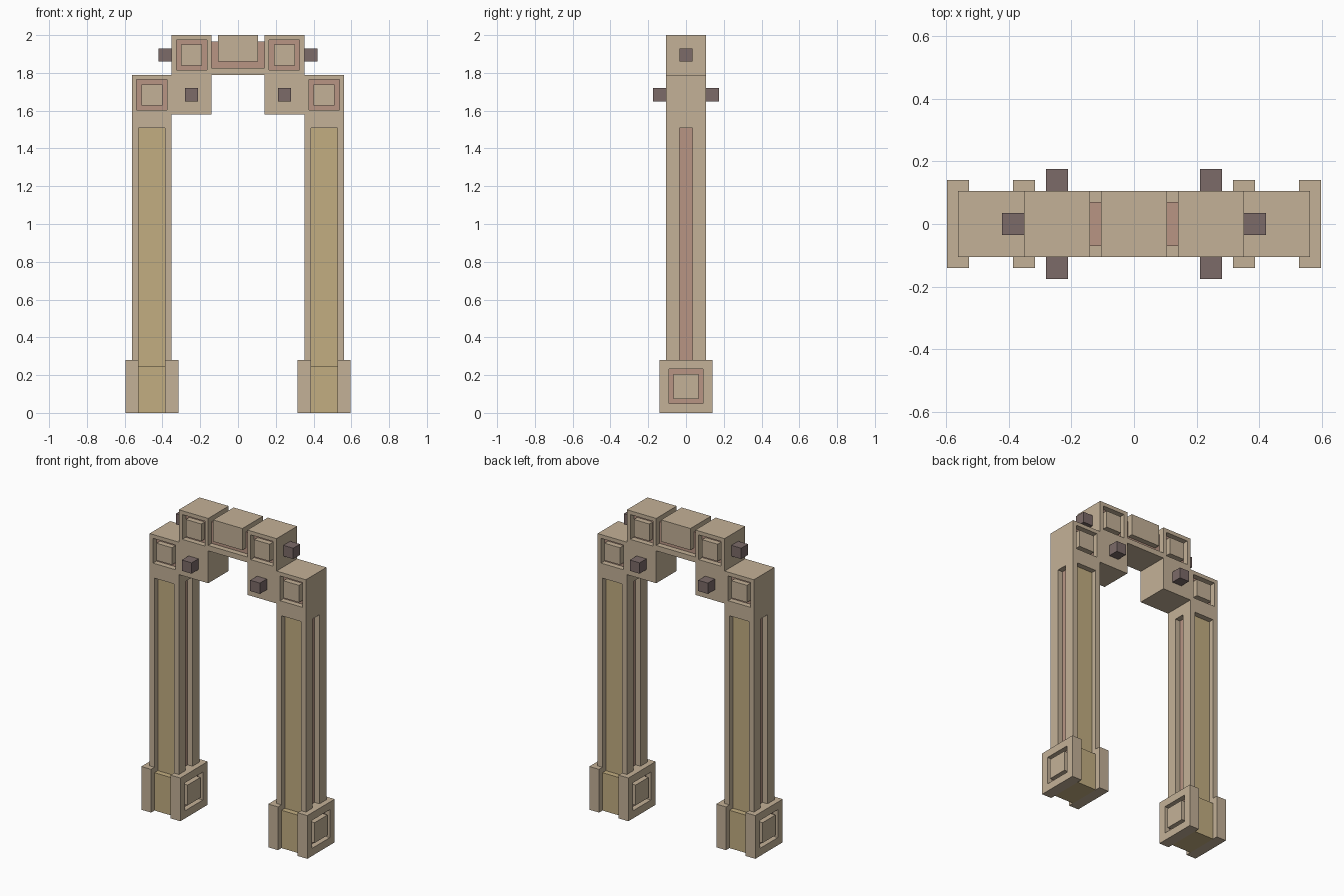
import bpy, bmesh
from mathutils import Vector

if "Cube" in bpy.data.objects:
    bpy.data.objects.remove(bpy.data.objects["Cube"])

U = 2 / 57  # the whole model sits on this block grid


def material(name, rgb):
    m = bpy.data.materials.new(name)
    m.diffuse_color = (*rgb, 1)
    m.use_nodes = True
    m.node_tree.nodes["Principled BSDF"].inputs["Base Color"].default_value = m.diffuse_color
    return m


STONE = material("sandstone", (0.55, 0.44, 0.31))
CLAY = material("clay", (0.48, 0.30, 0.23))
OCHRE = material("ochre", (0.54, 0.42, 0.22))
DARK = material("dark_stone", (0.20, 0.145, 0.14))

AXES = {"-x": (-1, 0, 0), "+x": (1, 0, 0), "-y": (0, -1, 0),
        "+y": (0, 1, 0), "-z": (0, 0, -1), "+z": (0, 0, 1)}


def socket(bm, face, rim):
    """Square recess with a clay floor and a flush stud in the middle."""
    n = face.normal.copy()
    for border, sink in ((rim, -1), (1, 1)):
        bmesh.ops.inset_individual(bm, faces=[face], thickness=border * U)
        if sink > 0:
            for e in face.edges:
                for g in e.link_faces:
                    if g is not face:
                        g.material_index = 1
        before = set(bm.faces)
        bmesh.ops.inset_individual(bm, faces=[face], thickness=0)
        for g in set(bm.faces) - before:
            g.material_index = 0
        for v in face.verts:
            v.co += n * sink * U


def box(bm, x, y, z, omit=(), sockets=(), rim=1):
    """Box from grid ranges; omit drops hidden faces, sockets adds recesses."""
    vs = bmesh.ops.create_cube(bm, size=1)["verts"]
    for v in vs:
        v.co = Vector([(r[0] if c < 0 else r[1]) * U
                       for c, r in zip(v.co, (x, y, z))])
    bm.normal_update()
    faces = list({f for v in vs for f in v.link_faces})
    side = {k: next(f for f in faces if f.normal.dot(Vector(d)) > 0.9)
            for k, d in AXES.items()}
    for k in sockets:
        socket(bm, side[k], rim)
    bmesh.ops.delete(bm, geom=[side[k] for k in omit], context="FACES_ONLY")


def part(name, boxes, mats, mirror=""):
    bm = bmesh.new()
    for b in boxes:
        box(bm, *b[:3], **(b[3] if len(b) > 3 else {}))
    bm.normal_update()
    me = bpy.data.meshes.new(name)
    bm.to_mesh(me)
    bm.free()
    for m in mats:
        me.materials.append(m)
    ob = bpy.data.objects.new(name, me)
    bpy.context.collection.objects.link(ob)
    if mirror:
        mod = ob.modifiers.new("mirror", "MIRROR")
        mod.use_axis = ["x" in mirror, "y" in mirror, False]
        mod.use_mirror_merge = False
    return ob


# Feet: two cheek slabs with a socket on the outward face, ochre plug between
part("foot_cheeks", [
    ((9, 11), (-4, 4), (0, 8), dict(sockets=["-x"], rim=2)),
    ((15, 17), (-4, 4), (0, 8), dict(sockets=["+x"], rim=2)),
], [STONE, CLAY], "x")
part("foot_plug", [((11, 15), (-3, 3), (0, 7))], [OCHRE], "x")

# Legs: corner posts around ochre front/back panels and a clay side strip
part("leg_posts", [
    ((10, 11), (1, 3), (8, 43), dict(omit=["+z", "-z"])),
    ((15, 16), (1, 3), (8, 43), dict(omit=["+z", "-z"])),
], [STONE], "xy")
part("leg_panels", [((11, 15), (1, 2), (7, 43), dict(omit=["-y", "+z", "-z"]))],
     [OCHRE], "xy")
part("leg_side_strips", [((11, 15), (-1, 1), (7, 43),
                          dict(omit=["-y", "+y", "+z", "-z"]))], [CLAY], "x")

# Stepped shoulders above each leg
part("shoulder", [
    ((10, 16), (-3, 3), (43, 45), dict(omit=["+z"])),
    ((10, 16), (-3, 3), (45, 51), dict(omit=["-z", "-x"], sockets=["-y", "+y"])),
    ((4, 10), (-3, 3), (45, 51), dict(omit=["+x", "+z"])),
    ((4, 10), (-3, 3), (51, 57), dict(omit=["-z"], sockets=["-y", "+y"])),
], [STONE, CLAY], "x")

# Centre of the lintel
part("lintel_ledge", [((-4, 4), (-3, 3), (51, 52), dict(omit=["-x", "+x"]))], [STONE])
part("lintel_core", [((-4, 4), (-2, 2), (52, 56), dict(omit=["-x", "+x", "-z"]))], [CLAY])
part("keystone", [((-3, 3), (-3, 3), (53, 57))], [STONE])

# Dark pegs
part("face_pegs", [((6, 8), (3, 5), (47, 49), dict(omit=["-y"]))], [DARK], "xy")
part("end_pegs", [((10, 12), (-1, 1), (53, 55), dict(omit=["-x"]))], [DARK], "x")
